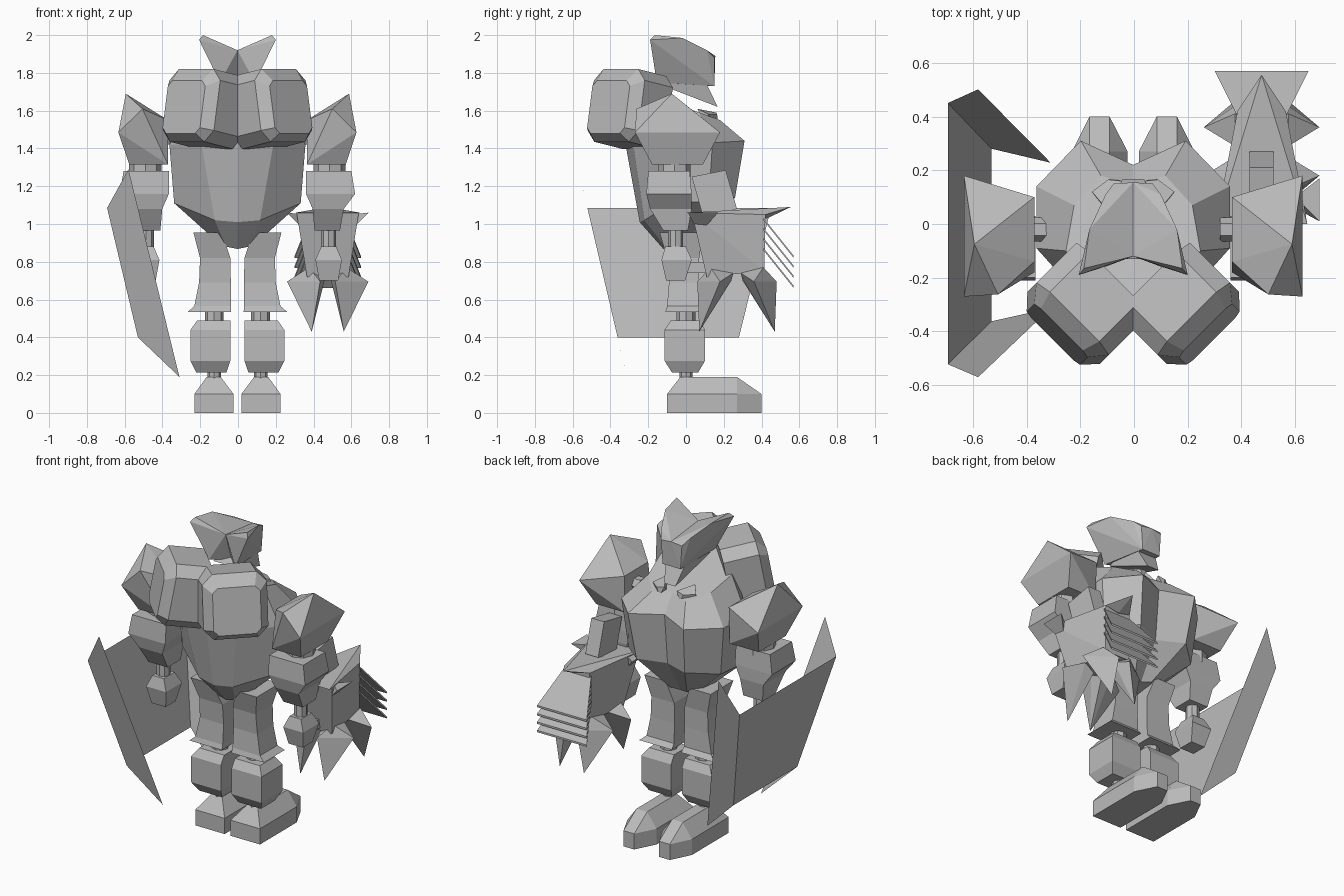
import bpy, bmesh, math
from mathutils import Vector

if "Cube" in bpy.data.objects:
    bpy.data.objects.remove(bpy.data.objects["Cube"])

grey = bpy.data.materials.new("plain_grey")
grey.diffuse_color = (0.5, 0.5, 0.5, 1)
grey.use_nodes = True
grey.node_tree.nodes["Principled BSDF"].inputs["Base Color"].default_value = grey.diffuse_color
AXIS = -0.003          # body mirror plane


def finish(name, bm):
    bmesh.ops.recalc_face_normals(bm, faces=bm.faces)
    me = bpy.data.meshes.new(name)
    bm.to_mesh(me)
    bm.free()
    me.materials.append(grey)
    ob = bpy.data.objects.new(name, me)
    bpy.context.collection.objects.link(ob)


def flip(pts, axis=AXIS):
    return [(2 * axis - x, y, z) for x, y, z in pts]


def hull(name, pts, both=False, axis=AXIS):
    """Faceted convex block around points, optionally mirrored."""
    for i, p in enumerate([pts, flip(pts, axis)] if both else [pts]):
        bm = bmesh.new()
        for v in p:
            bm.verts.new(v)
        r = bmesh.ops.convex_hull(bm, input=bm.verts)
        junk = {e for e in r["geom_interior"] + r["geom_unused"] if isinstance(e, bmesh.types.BMVert)}
        bmesh.ops.delete(bm, geom=list(junk), context='VERTS')
        bmesh.ops.dissolve_limit(bm, angle_limit=0.02, verts=bm.verts, edges=bm.edges)
        finish(name + ("_right", "_left")[i] if both else name, bm)


def rect(x0, x1, y0, y1, z):
    return [(x0, y0, z), (x1, y0, z), (x1, y1, z), (x0, y1, z)]


def loft(name, rings, both=False):
    """Skin closed rings of equal length and cap the ends."""
    for i in range(2 if both else 1):
        bm = bmesh.new()
        vs = [[bm.verts.new(p) for p in (flip(r) if i else r)] for r in rings]
        n = len(vs[0])
        for a, b in zip(vs, vs[1:]):
            for k in range(n):
                bm.faces.new((a[k], a[(k + 1) % n], b[(k + 1) % n], b[k]))
        bm.faces.new(vs[0])
        bm.faces.new(vs[-1])
        finish(name + ("_right", "_left")[i] if both else name, bm)


def pin(name, x, y, z0, z1, r, both=True):
    """Octagonal joint peg."""
    hull(name, [(x + r * math.cos(a * math.pi / 4), y + r * math.sin(a * math.pi / 4), z)
                for a in range(8) for z in (z0, z1)], both)


def sheet(name, quads):
    bm = bmesh.new()
    for q in quads:
        bm.faces.new([bm.verts.new(p) for p in q])
    bmesh.ops.remove_doubles(bm, verts=bm.verts, dist=1e-4)
    finish(name, bm)


# Feet
plan = [(.018, -.10), (.225, -.10), (.225, .27), (.16, .40), (.085, .40), (.018, .27)]
hull("foot", [(x, y, z) for x, y in plan for z in (0, .1)] + rect(.085, .16, -.03, .27, .19), True)

# Legs
pin("ankle", .12, 0, .17, .24, .035)
hull("shin", rect(.055, .215, -.075, .065, .215) + rect(.035, .245, -.113, .10, .275)
     + rect(.035, .245, -.113, .10, .44) + rect(.035, .21, -.08, .07, .49), True)
pin("knee", .12, 0, .47, .60, .05)
loft("thigh", [rect(.03, .26, -.11, .10, .535), rect(.032, .225, -.10, .075, .565),
               rect(.032, .20, -.09, .07, .69), rect(.034, .195, -.10, .07, .82),
               rect(.08, .23, -.14, .09, .955)], True)


# Torso, a tapering shell with a groove down the back
def torso_ring(half):
    full = half + [(-x, y, z) for x, y, z in reversed(half[1:-1])]
    return [(x + AXIS, y, z) for x, y, z in full]


loft("torso", [torso_ring(r) for r in (
    [(0, -.12, .868), (.06, -.11, .88), (.10, -.05, .90), (.10, .02, .91), (.06, .08, .92), (0, .06, .91)],
    [(0, -.245, 1.01), (.12, -.22, 1.02), (.335, -.08, 1.11), (.325, .12, 1.12), (.17, .26, 1.14), (0, .19, 1.13)],
    [(0, -.32, 1.42), (.19, -.28, 1.42), (.36, -.09, 1.42), (.36, .14, 1.43), (.195, .31, 1.44), (0, .22, 1.45)],
    [(0, -.30, 1.72), (.15, -.26, 1.71), (.25, -.10, 1.65), (.22, .07, 1.59), (.12, .18, 1.55), (0, .14, 1.56)])])
hull("collar_plate", [(.04, .16, 1.59), (.09, .165, 1.58), (.15, .12, 1.58), (.10, .06, 1.61),
                      (.05, .10, 1.54), (.14, .10, 1.54), (.07, .17, 1.53)], True)


# Chest blocks, chamfered, turned outward and tilted back
def chest(w, hu, z0, z1, c):
    out = []
    zc, hz = (z0 + z1) / 2, (z1 - z0) / 2
    for su in (-1, 1):
        for sz in (-1, 1):
            for du, dz in ((c, 0), (0, c)):
                u = -.092 + su * (hu - du)
                h = zc - 1.625 + sz * (hz - dz)
                wt = w - .18 * h
                out.append((.7071 * (wt + u), .7071 * (u - wt), 1.625 + h + .18 * (w - .40)))
    return out


hull("chest_block", chest(.485, .14, 1.465, 1.745, .03) + chest(.43, .19, 1.43, 1.815, .06)
     + chest(.22, .19, 1.43, 1.815, .06), True)

# Horned head with a pointed jaw
hull("head", [(AXIS, -.12, 1.92), (.20, -.19, 1.975), (.18, -.165, 2.0), (.16, -.02, 1.985),
              (.10, .11, 1.92), (.07, .15, 1.88), (.06, .15, 1.73), (AXIS, .155, 1.89),
              (AXIS, .15, 1.73), (AXIS, -.06, 1.74), (.09, -.155, 1.75)], True)
hull("jaw", [(s * x + AXIS, y, z) for s in (-1, 1) for x, y, z in
             ((.08, -.13, 1.735), (.08, .08, 1.80), (.04, .168, 1.62))])

# Shoulders
hull("shoulder", [(.588, -.075, 1.69), (.627, .18, 1.485), (.627, -.27, 1.485), (.50, -.262, 1.61),
                  (.365, .10, 1.55), (.365, -.14, 1.55)] + rect(.365, .57, -.18, .09, 1.315), True)
hull("shoulder_peg", [(x, -.02 + .045 * math.cos(a * math.pi / 3), 1.46 + .045 * math.sin(a * math.pi / 3))
                      for a in range(6) for x in (.32, .40)], True)

# Arms and hands
pin("elbow", .485, -.06, 1.24, 1.34, .085)
loft("forearm", [rect(.36, .60, -.20, .02, 1.28), rect(.36, .62, -.21, .03, 1.16),
                 rect(.395, .56, -.19, .03, 1.08), rect(.405, .54, -.12, .01, .965)], True)
pin("wrist", .48, -.055, .85, 1.0, .04)
hull("hand", rect(.44, .52, -.11, 0, .88) + rect(.41, .55, -.13, .03, .81)
     + rect(.43, .53, -.105, -.005, .70), True)

# Shield: bent sheet with two side flanges
top_f, top_b, low_f, low_b = (-.693, -.522, 1.085), (-.693, .45, 1.085), (-.53, -.362, .40), (-.53, .28, .40)
sheet("shield", [(top_f, top_b, low_b, low_f),
                 (top_f, low_f, (-.31, -.313, .19), (-.58, -.57, 1.29)),
                 (top_b, (-.58, .501, 1.29), (-.31, .228, .19), low_b)])

# Claw weapon on the right arm
WX, WY = .475, .27
hull("weapon_body", [(WX + s * x, y, z) for s in (-1, 1) for x, y, z in
                     ((.09, .42, 1.05), (.165, .03, 1.06), (.09, .415, .75), (.11, .11, .72))])
hull("weapon_top_spike", [(WX, .555, 1.09), (WX - .09, .42, 1.05), (WX + .09, .42, 1.05),
                          (WX - .17, .0, 1.06), (WX + .17, .0, 1.06), (WX, .43, 1.03)])
hull("weapon_fin", [(.60, .10, 1.05), (.69, .01, 1.06), (.69, .17, 1.06), (.58, .07, .95)], True, WX)
for sx in (-1, 1):
    for sy in (-1, 1):
        hull("claw", [(WX + sx * x, WY + sy * y, z) for x, y, z in
                      ((.215, .09, .695), (.04, .21, .695), (.03, .03, .70), (.01, .10, .73),
                       (.10, .02, .74), (.10, .14, .77), (.085, .20, .43))])
for k in range(4):     # raked blades on the rear
    z = 1.02 - k * .053
    hull("blade_%d" % k, [(WX + s * x, y, zz + t) for s in (-1, 1) for t in (0, .012)
                          for x, y, zz in ((.095, .41, z), (.175, .57, z - .20))])
bar = [(.03, 1.25), (.21, 1.285), (.27, 1.08), (.09, 1.04)]
hull("weapon_bar", [(WX + s, y, z) for s in (-.045, .045) for y, z in bar])
hull("weapon_grip", [(WX + s, y, z) for s in (-.03, .03) for y in (-.04, .15) for z in (.74, .80)])
